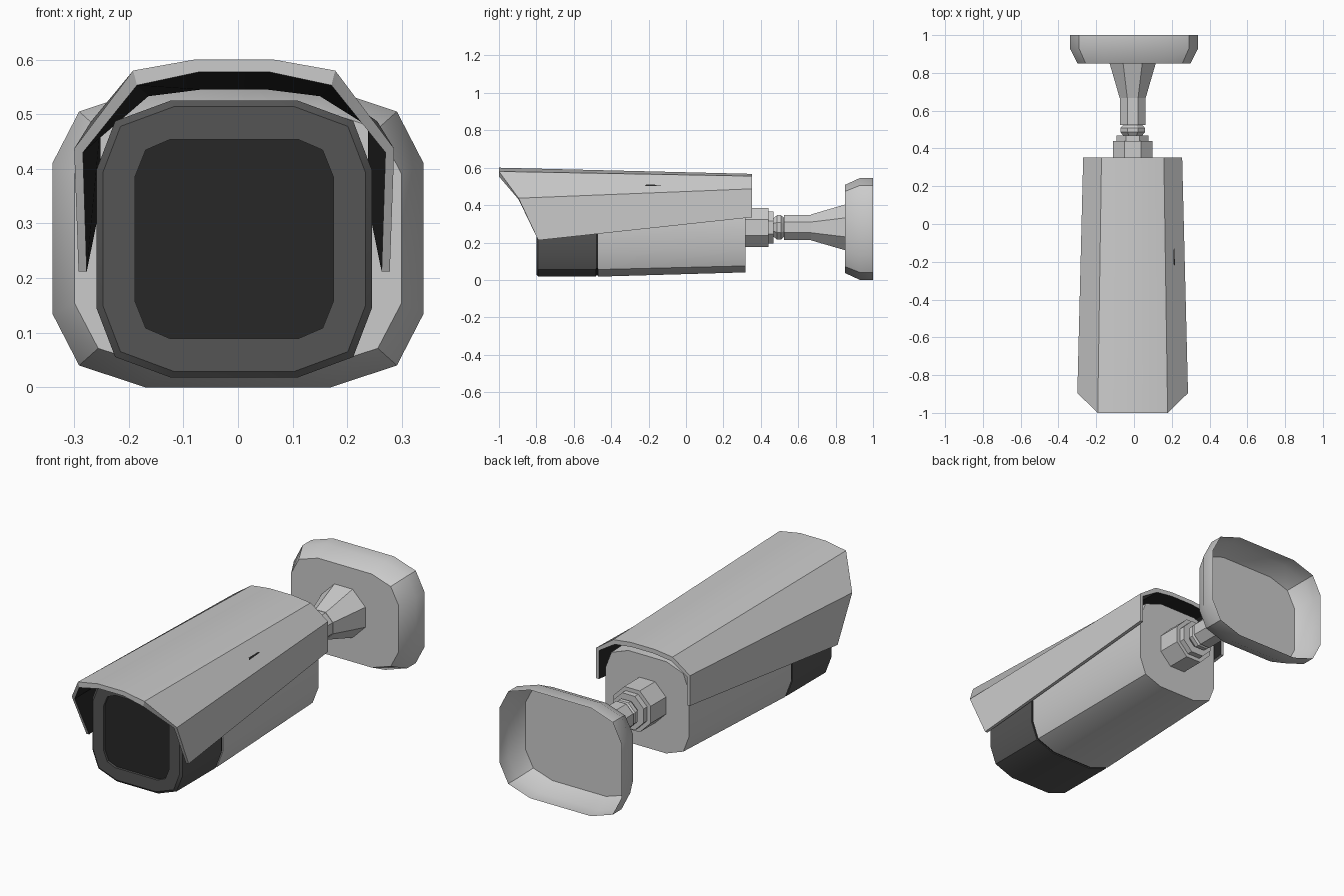
import bpy, bmesh, math

if "Cube" in bpy.data.objects:
    bpy.data.objects.remove(bpy.data.objects["Cube"])

CX, CZ = -0.007, 0.2715      # camera axis


def material(name, v):
    m = bpy.data.materials.new(name)
    m.diffuse_color = (v, v, v, 1)
    m.use_nodes = True
    m.node_tree.nodes["Principled BSDF"].inputs["Base Color"].default_value = m.diffuse_color
    return m


def loft(name, rings, cap_start=True, cap_end=True, mats=(), side_mat=None):
    """Bridge equal-length rings; side_mat = {edge index: material slot}."""
    bm = bmesh.new()
    vs = [[bm.verts.new(p) for p in r] for r in rings]
    n = len(rings[0])
    for a, b in zip(vs, vs[1:]):
        for j in range(n):
            k = (j + 1) % n
            f = bm.faces.new((a[j], a[k], b[k], b[j]))
            f.material_index = (side_mat or {}).get(j, 0)
    if cap_start:
        bm.faces.new(vs[0][::-1])
    if cap_end:
        bm.faces.new(vs[-1])
    bmesh.ops.recalc_face_normals(bm, faces=bm.faces)
    me = bpy.data.meshes.new(name)
    bm.to_mesh(me)
    bm.free()
    for m in mats:
        me.materials.append(m)
    ob = bpy.data.objects.new(name, me)
    bpy.context.collection.objects.link(ob)
    bpy.ops.object.select_all(action='DESELECT')
    ob.select_set(True)
    bpy.context.view_layer.objects.active = ob
    bpy.ops.object.shade_smooth_by_angle(angle=math.radians(30))
    return ob


def rounded(corner, y, sx=1, sz=1, cx=CX, cz=CZ):
    """Twelve-sided rounded rectangle from one corner's three points."""
    q = corner + [(-x, z) for x, z in reversed(corner)]
    q += [(-x, -z) for x, z in q]
    return [(cx + x * sx, y, cz + z * sz) for x, z in q]


def octagon(y, apothem, cz=0.281):
    r = apothem / math.cos(math.pi / 8)
    return [(CX + r * math.cos(a), y, cz + r * math.sin(a))
            for a in (math.pi / 8 + i * math.pi / 4 for i in range(8))]


dark = material("dark_housing", 0.09)
black = material("black", 0.02)

# Wall plate: open-backed shell with chamfered front
plate = [(0.34, 0.1375), (0.291, 0.2325), (0.17, 0.2725)]
loft("wall_plate", [rounded(plate, y, sx, sz, 0, 0.2725) for y, sx, sz in
                    ((1.0, 1, 1), (0.93, 1, 1), (0.85, 0.88, 0.865))],
     cap_start=False)

# Arm: cone, rod and ball joint
loft("mount_arm", [octagon(y, r) for y, r in
                   ((0.85, 0.122), (0.668, 0.069), (0.668, 0.067), (0.525, 0.067),
                    (0.525, 0.05), (0.508, 0.065), (0.487, 0.065), (0.465, 0.048),
                    (0.45, 0.048))])
loft("joint_collar", [octagon(y, r) for y, r in
                      ((0.468, 0.085), (0.44, 0.085), (0.44, 0.104), (0.31, 0.104))])

# Camera body, tapering slightly to the rear
body = [(0.252, 0.127), (0.218, 0.216), (0.115, 0.254)]
loft("camera_body", [rounded(body, 0.318, 0.92, 0.91), rounded(body, -0.47)])
loft("body_seam", [rounded(body, y, 0.98, 0.98) for y in (-0.46, -0.49)],
     mats=[black])

# Dark front housing with a recessed window
glass = [(0.182, 0.113), (0.162, 0.163), (0.118, 0.182)]
loft("front_housing", [rounded(body, -0.48), rounded(body, -0.79),
                       rounded(body, -0.80, 0.955, 0.955),
                       rounded(glass, -0.80), rounded(glass, -0.788)],
     cap_end=False, mats=[dark])
loft("front_window", [rounded(glass, -0.77), rounded(glass, -0.788)], mats=[black])

# Sun hood: each ring is outer front, outer back, inner back, inner front
half = [
    ((0.285, -0.79, 0.212), (0.262, 0.353, 0.335), (0.245, 0.353, 0.335), (0.270, -0.79, 0.212)),
    ((0.293, -0.895, 0.437), (0.262, 0.353, 0.487), (0.245, 0.353, 0.478), (0.277, -0.895, 0.430)),
    ((0.185, -1.0, 0.580), (0.165, 0.353, 0.555), (0.157, 0.353, 0.533), (0.178, -1.0, 0.553)),
    ((0.073, -1.0, 0.600), (0.066, 0.353, 0.567), (0.062, 0.353, 0.545), (0.066, -1.0, 0.577)),
]
both = half + [[(-x, y, z) for x, y, z in r] for r in reversed(half)]
grey = material("hood_grey", 0.8)
loft("sun_hood", [[(CX + x, y, z) for x, y, z in r] for r in both],
     mats=[grey, black], side_mat={2: 1})
